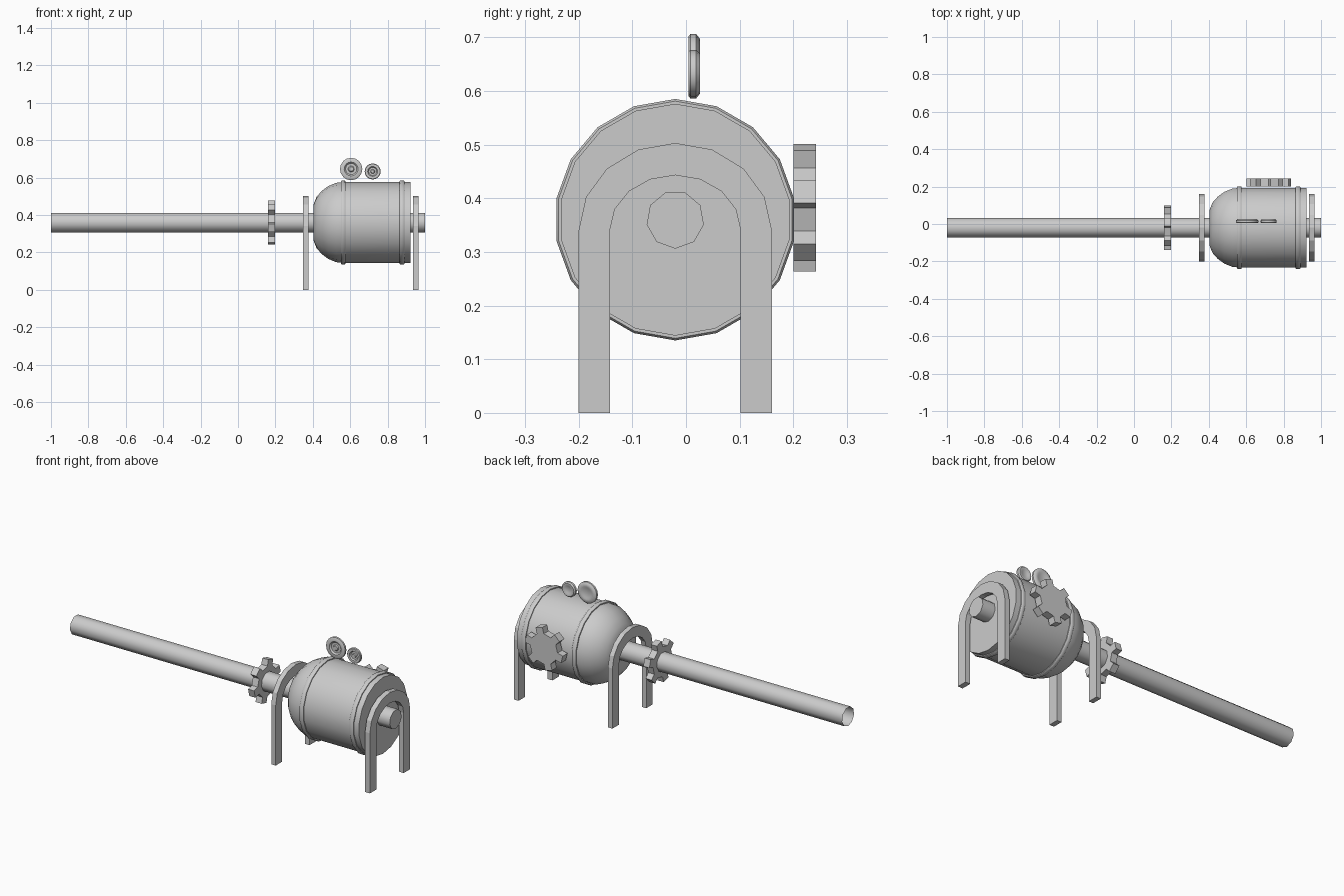
import bpy, bmesh, math
from mathutils import Matrix, Vector

if "Cube" in bpy.data.objects:
    bpy.data.objects.remove(bpy.data.objects["Cube"])

CY, CZ = -0.02, 0.36          # main axis runs along x through this y, z


def finish(bm, name, smooth=None):
    mesh = bpy.data.meshes.new(name)
    bm.to_mesh(mesh)
    bm.free()
    ob = bpy.data.objects.new(name, mesh)
    bpy.context.collection.objects.link(ob)
    if smooth:
        bpy.ops.object.select_all(action='DESELECT')
        ob.select_set(True)
        bpy.context.view_layer.objects.active = ob
        bpy.ops.object.shade_smooth_by_angle(angle=math.radians(smooth))
    return ob


def lathe(name, profile, sides, place, phase=0.0, caps=(True, True), smooth=42):
    """Rings of (position, radius) around local z, moved by the matrix place."""
    bm = bmesh.new()
    rings = []
    for h, r in profile:
        rings.append([bm.verts.new(place @ Vector((
            r * math.cos(phase + math.tau * i / sides),
            r * math.sin(phase + math.tau * i / sides), h))) for i in range(sides)])
    for a, b in zip(rings, rings[1:]):
        for i in range(sides):
            j = (i + 1) % sides
            bm.faces.new((a[i], a[j], b[j], b[i]))
    if caps[0]:
        bm.faces.new(rings[0][::-1])
    if caps[1]:
        bm.faces.new(rings[-1])
    return finish(bm, name, smooth)


# local (x, y, z) -> world (y, z, x): lathes along the main axis
along_x = Matrix(((0, 0, 1, 0), (1, 0, 0, CY), (0, 1, 0, CZ), (0, 0, 0, 1)))


def along_y(x, y, z):
    """local (x, y, z) -> world (x, -z, y): lathes facing the front."""
    return Matrix(((1, 0, 0, x), (0, 0, -1, y), (0, 1, 0, z), (0, 0, 0, 1)))


# Long pipe, open at the far end, closed at the stub
lathe("pipe", [(-1, 0.054), (1, 0.054)], 9, along_x, math.radians(-90), (False, True))

# Tank with domed shoulder
lathe("tank", [(0.405, 0.10), (0.42, 0.137), (0.447, 0.168), (0.483, 0.195),
               (0.525, 0.212), (0.56, 0.216), (0.921, 0.216)],
      18, along_x, math.radians(90))

# Raised bands around the tank
for n, x in (("front_band", 0.55), ("rear_band", 0.864)):
    lathe(n, [(x, 0.213), (x, 0.221), (x + 0.005, 0.225), (x + 0.021, 0.225),
              (x + 0.026, 0.221), (x + 0.026, 0.213)], 18, along_x,
          math.radians(90), (False, False))


# Arched legs: a straight-sided strip bent over the axis
def arch(name, x0, x1, steps=8):
    def line(half, rise):
        pts = [(-half, 0.0)]
        for i in range(steps + 1):
            t = math.pi * (1 - i / steps)
            pts.append((half * math.cos(t), 0.34 + rise * math.sin(t)))
        return pts + [(half, 0.0)]
    bm = bmesh.new()
    sections = []
    for (yo, zo), (yi, zi) in zip(line(0.18, 0.163), line(0.122, 0.103)):
        sections.append([bm.verts.new(p) for p in (
            (x0, CY + yo, zo), (x1, CY + yo, zo), (x1, CY + yi, zi), (x0, CY + yi, zi))])
    for a, b in zip(sections, sections[1:]):
        for i in range(4):
            j = (i + 1) % 4
            bm.faces.new((a[i], a[j], b[j], b[i]))
    bm.faces.new(sections[0][::-1])
    bm.faces.new(sections[-1])
    bmesh.ops.recalc_face_normals(bm, faces=bm.faces)
    finish(bm, name)


arch("front_leg_arch", 0.348, 0.376)
arch("rear_leg_arch", 0.935, 0.965)


# Gears: twelve-sided discs with every second side pulled out as a tooth
def gear(name, place, thick):
    ob = lathe(name, [(-thick / 2, 0.086), (thick / 2, 0.086)], 12, Matrix(), smooth=None)
    bm = bmesh.new()
    bm.from_mesh(ob.data)
    bm.faces.ensure_lookup_table()
    teeth = [bm.faces[i] for i in range(0, 12, 2)]
    for f in teeth:
        f.normal_update()
        n = f.normal.copy()
        new = bmesh.ops.extrude_discrete_faces(bm, faces=[f])["faces"][0]
        bmesh.ops.translate(bm, verts=new.verts, vec=n * 0.034)
    bm.transform(place)
    bmesh.ops.recalc_face_normals(bm, faces=bm.faces)
    bm.to_mesh(ob.data)
    bm.free()


gear("pipe_gear", Matrix.Translation((0.179, 0, 0)) @ along_x, 0.038)
gear("side_gear", along_y(0.72, 0.221, 0.382), 0.042)

# Small dished wheels above the tank, with a hub in the middle
for n, x, z, r in (("large_wheel", 0.605, 0.646, 0.06), ("small_wheel", 0.72, 0.633, 0.043)):
    lathe(n, [(-0.006, r * 0.45), (-0.010, r * 0.6), (-0.010, r * 0.85), (-0.003, r),
              (0.008, r), (0.011, r * 0.93), (0.011, r * 0.62), (0.004, r * 0.5),
              (0.004, r * 0.28), (0.009, r * 0.2)], 16, along_y(x, 0.016, z))
